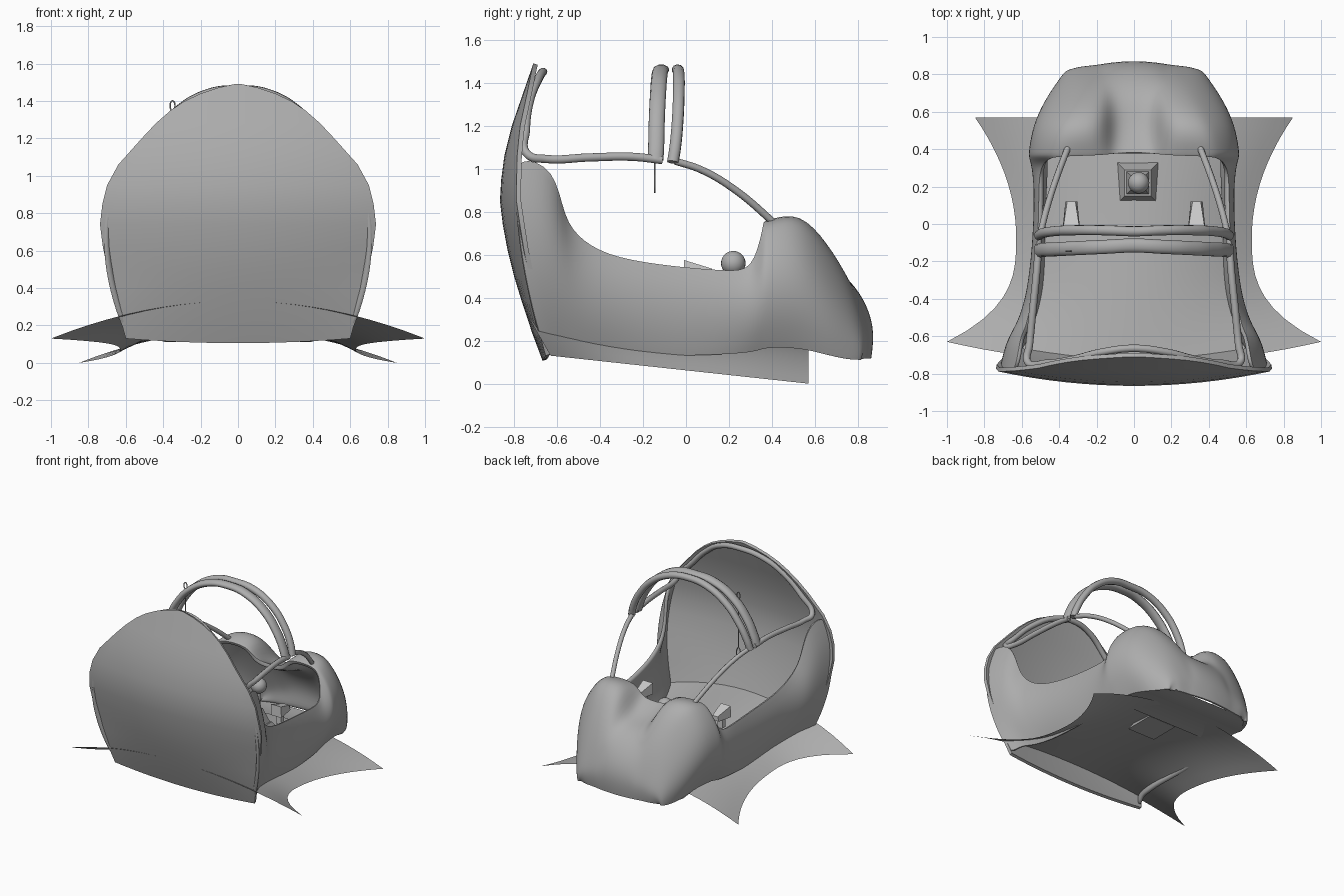
import bpy, bmesh, math

if "Cube" in bpy.data.objects:
    bpy.data.objects.remove(bpy.data.objects["Cube"])

grey = bpy.data.materials.new("hull_grey")
grey.diffuse_color = (.42, .42, .42, 1)
grey.use_nodes = True
grey.node_tree.nodes["Principled BSDF"].inputs["Base Color"].default_value = grey.diffuse_color
pale = bpy.data.materials.new("lever_grey")
pale.diffuse_color = (.8, .8, .8, 1)
pale.use_nodes = True
pale.node_tree.nodes["Principled BSDF"].inputs["Base Color"].default_value = pale.diffuse_color


def lerp_table(tab, v):
    for (a, p), (b, q) in zip(tab, tab[1:]):
        if v <= b:
            return p + (q - p) * (v - a) / (b - a)
    return tab[-1][1]


def finish(ob, angle=40, mat=grey):
    # apply curves and modifiers, then shade
    bpy.ops.object.select_all(action='DESELECT')
    ob.select_set(True)
    bpy.context.view_layer.objects.active = ob
    bpy.ops.object.convert(target='MESH')
    ob = bpy.context.object
    bpy.ops.object.shade_smooth_by_angle(angle=math.radians(angle))
    ob.data.materials.clear()
    ob.data.materials.append(mat)
    return ob


def mesh(name, verts, faces):
    me = bpy.data.meshes.new(name)
    me.from_pydata(verts, [], faces)
    ob = bpy.data.objects.new(name, me)
    bpy.context.collection.objects.link(ob)
    return ob


def grid(name, rows, keep=lambda i, j: True):
    n = len(rows[0])
    faces = [(i * n + j, (i + 1) * n + j, (i + 1) * n + j + 1, i * n + j + 1)
             for i in range(len(rows) - 1) for j in range(n - 1) if keep(i, j)]
    ob = mesh(name, [p for r in rows for p in r], faces)
    bm = bmesh.new()
    bm.from_mesh(ob.data)
    bmesh.ops.delete(bm, geom=[v for v in bm.verts if not v.link_faces], context='VERTS')
    bm.to_mesh(ob.data)
    bm.free()
    return ob


def tube(name, pts, r, loc_y=0, sy=1, cyclic=False):
    cu = bpy.data.curves.new(name, 'CURVE')
    cu.dimensions = '3D'
    cu.bevel_depth, cu.bevel_resolution, cu.resolution_u = r, 3, 8
    cu.use_fill_caps = True
    sp = cu.splines.new('BEZIER')
    sp.bezier_points.add(len(pts) - 1)
    sp.use_cyclic_u = cyclic
    for b, p in zip(sp.bezier_points, pts):
        b.co = p
        b.handle_left_type = b.handle_right_type = 'AUTO'
    ob = bpy.data.objects.new(name, cu)
    bpy.context.collection.objects.link(ob)
    ob.location.y, ob.scale.y = loc_y, sy
    return finish(ob)


def both(half):
    return half + [(-x, y, z) for x, y, z in reversed(half[:-1])]


def frustum(name, lo, hi, mat=grey):
    # lo / hi: four corner points each
    return finish(mesh(name, lo + hi, [(3, 2, 1, 0), (4, 5, 6, 7)] +
                  [(k, (k + 1) % 4, 4 + (k + 1) % 4, 4 + k) for k in range(4)]), 20, mat)


def square(cx, cy, h, z):
    return [(cx - h, cy - h, z), (cx + h, cy - h, z), (cx + h, cy + h, z), (cx - h, cy + h, z)]


# tub side stations: y bottom, y mid, y rim, x bottom, x mid control, x rim, z bottom, z rim
side = [(-.655, -.82, -.79, .60, .83, .63, .13, 1.07),
        (-.58, -.67, -.605, .57, .79, .61, .18, 1.01),
        (-.50, -.55, -.57, .54, .71, .585, .16, .77),
        (-.42, -.46, -.48, .52, .66, .56, .15, .66),
        (-.30, -.32, -.33, .50, .61, .54, .14, .585),
        (-.05, -.05, -.05, .50, .575, .51, .125, .545),
        (.20, .20, .20, .49, .57, .51, .135, .525),
        (.31, .31, .31, .48, .61, .50, .145, .53)]
# nose stations: same columns plus lobe z, valley z, centre bulge in y
nose = [(.36, .36, .355, .48, .67, .45, .16, .72, .755, .66, .03),
        (.39, .39, .38, .48, .67, .45, .165, .73, .765, .655, .02),
        (.53, .53, .53, .46, .65, .42, .165, .75, .805, .58, .0),
        (.66, .66, .66, .44, .56, .35, .13, .61, .655, .56, .0),
        (.76, .76, .76, .40, .45, .31, .11, .44, .48, .48, .01),
        (.81, .82, .82, .37, .39, .29, .11, .29, .32, .36, .03),
        (.82, .83, .85, .35, .36, .28, .11, .20, .22, .24, .03),
        (.80, .81, .835, .34, .34, .27, .11, .115, .115, .115, .03)]
rows = []
for s in side + nose:
    yb, yc, yr, xb, xc, xr, zb, zr = s[:8]
    zc = zb + .56 * (zr - zb)
    row = []
    for k in range(6):
        t = k / 5
        a, b, c = (1 - t) ** 2, 2 * t * (1 - t), t * t
        row.append((a * xb + b * xc + c * xr, a * yb + b * yc + c * yr, a * zb + b * zc + c * zr))
    zl, zv, dy = s[8:] if len(s) > 8 else (zr, zr, 0)
    row += [(xr - .07, yr + dy * .2, zl), (.17, yr + dy * .4, zl),
            (.115, yr + dy * .7, zv + .05 * (zl - zv)), (0, yr + dy, zv)]
    rows.append(row)
tub = grid("cockpit_tub", rows, lambda i, j: j < 5 or i >= len(side))
m = tub.modifiers.new("mirror", 'MIRROR')
m.use_clip = True
m = tub.modifiers.new("wall", 'SOLIDIFY')
m.thickness, m.offset, m.edge_crease_outer = .035, -1, .7
m = tub.modifiers.new("smooth", 'SUBSURF')
m.levels = m.render_levels = 2
finish(tub, 60)

# underside of the nose
finish(grid("nose_underside", [[(w * u, y, z) for u in (1, .5, 0, -.5, -1)] for y, w, z in
            ((.36, .48, .165), (.53, .46, .165), (.66, .44, .13), (.76, .40, .12), (.83, .30, .12))]))

# bulged front plate
width = [(.13, .60), (.4, .675), (.6, .72), (.74, .738), (.85, .725), (.95, .70), (1.06, .64),
         (1.2, .515), (1.28, .44), (1.35, .36), (1.4, .285), (1.44, .20), (1.47, .11), (1.49, .02)]
depth = [(.1, -.655), (.3, -.735), (.5, -.80), (.68, -.845), (.87, -.868), (1.04, -.85),
         (1.2, -.81), (1.49, -.71)]
levels = [.13, .25, .4, .5, .62, .74, .85, .95, 1.06, 1.13, 1.2, 1.28, 1.35, 1.4, 1.44, 1.47, 1.49]
cols = []
for k in range(17):
    u = -1 + k / 8
    col = []
    for z in levels:
        x = lerp_table(width, z) * u
        fade = max(0, 1 - z / .5)
        col.append((x, lerp_table(depth, z) + .08 * (x / .74) ** 2 * (1 - fade),
                    z - .033 * (1 - u * u) * fade))
    cols.append(col)
plate = grid("front_plate", cols)
m = plate.modifiers.new("thickness", 'SOLIDIFY')
m.thickness, m.offset = .022, -1
finish(plate)

# arched floor sheet with concave sides
rows = []
for i in range(21):
    t = i / 20
    y = -.63 + 1.2 * t
    d = y + .07
    w = .63 + (.22 * (d / .64) ** 2 if d > 0 else .37 * (-d / .56) ** 3)
    zc, ze = .33 - .16 * t, .13 - .13 * t
    rows.append([(w * u, y - .115 * (1 - u * u) * (1 - t) ** 2, zc + (ze - zc) * u * u)
                 for u in [k / 10 - 1 for k in range(21)]][::-1])
finish(grid("floor_sheet", rows))

# canopy frame
tube("rear_hoop", both([(.51, -.01, 1.03), (.49, 0, 1.10), (.43, .01, 1.22), (.32, .015, 1.35), (.16, .015, 1.44),
                        (0, .01, 1.46)]), .025, -.05, 1.1)
tube("middle_hoop", both([(.51, -.008, 1.04), (.49, -.006, 1.10), (.43, -.004, 1.22), (.32, 0, 1.35),
                          (.16, .005, 1.44), (0, .01, 1.46)]), .025, -.13, 1.5)
tube("front_frame", both([(.51, -.11, 1.04), (.52, -.25, 1.055), (.54, -.45, 1.052), (.56, -.65, 1.045),
                          (.57, -.735, 1.065), (.47, -.745, 1.18), (.33, -.725, 1.32), (.17, -.685, 1.42),
                          (0, -.665, 1.45)]), .02)
for s, n in ((1, "right"), (-1, "left")):
    tube(n + "_strut", [(s * .50, -.05, 1.035), (s * .47, .07, .995), (s * .42, .23, .90),
                        (s * .345, .43, .73)], .017)
    # side lever and its bracket
    x = s * .335
    lo = [(x - .045, -.01, .49), (x + .045, -.01, .49), (x + .032, .12, .50), (x - .032, .12, .50)]
    hi = [(x - .042, -.01, .575), (x + .042, -.01, .575), (x + .022, .12, .535), (x - .022, .12, .535)]
    frustum(n + "_lever", lo, hi, pale)
    frustum(n + "_lever_bracket", square(x, .04, .02, .42), square(x, .04, .02, .50), pale)


# hanging pull handle
def loop(name, z, rx, rz):
    pts = [(-.35 + rx * math.cos(a), -.145, z + rz * math.sin(a))
           for a in [k * math.pi / 4 for k in range(8)]]
    tube(name, pts, .004, cyclic=True)


loop("pull_ring", 1.375, .013, .026)
loop("pull_handle", .93, .016, .04)
tube("pull_cord", [(-.35, -.145, .97), (-.35, -.145, 1.35)], .004)

# control stick on its pedestal
frustum("pedestal_base", square(.02, .22, .118, .18), square(.02, .22, .07, .27))
frustum("stick_boot", square(.02, .22, .06, .27), square(.022, .22, .022, .38))
tube("stick_shaft", [(.022, .22, .36), (.025, .22, .53)], .014)
bpy.ops.mesh.primitive_uv_sphere_add(segments=24, ring_count=16, radius=.057, location=(.025, .22, .56))
bpy.context.object.name = "stick_knob"
finish(bpy.context.object)
